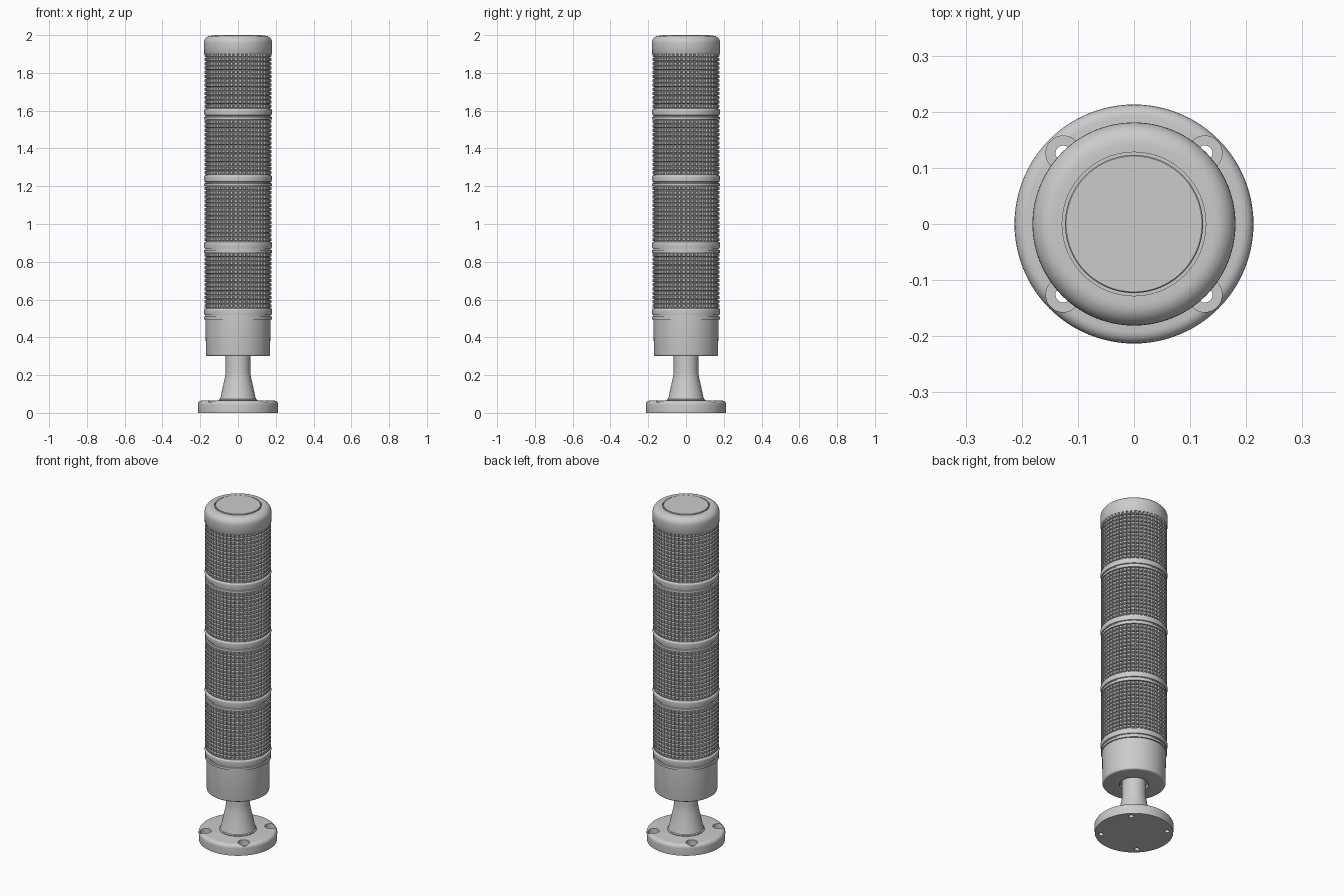
import bpy, bmesh
from math import pi, radians, cos, sin
from mathutils import Vector

if "Cube" in bpy.data.objects:
    bpy.data.objects.remove(bpy.data.objects["Cube"])


def finish(name, bm, angle=35):
    bmesh.ops.remove_doubles(bm, verts=bm.verts, dist=1e-5)
    bmesh.ops.recalc_face_normals(bm, faces=bm.faces)
    me = bpy.data.meshes.new(name)
    bm.to_mesh(me)
    bm.free()
    smooth(me, angle)
    ob = bpy.data.objects.new(name, me)
    bpy.context.collection.objects.link(ob)
    return ob


def smooth(me, angle):
    me.shade_smooth()
    me.set_sharp_from_angle(angle=radians(angle))


def arc(cx, cz, r, a0, a1, n=5):
    """Profile points of a rounded edge, angles in degrees."""
    return [(cx + r * cos(radians(a0 + (a1 - a0) * i / n)),
             cz + r * sin(radians(a0 + (a1 - a0) * i / n))) for i in range(n + 1)]


def lathe(name, profile, steps=96, centres=((0, 0),)):
    """Revolve an (r, z) profile around one or more vertical axes."""
    bm = bmesh.new()
    for x, y in centres:
        c = Vector((x, y, 0))
        vs = [bm.verts.new(c + Vector((r, 0, z))) for r, z in profile]
        es = [bm.edges.new(p) for p in zip(vs, vs[1:])]
        bmesh.ops.spin(bm, geom=vs + es, cent=c, axis=(0, 0, 1),
                       angle=2 * pi, steps=steps, use_duplicate=False)
    return finish(name, bm)


# Mounting flange with four counterbored screw holes
flange = lathe("base_flange", [(0, 0), (0.211, 0)] + arc(0.192, 0.044, 0.021, 0, 90)
               + [(0, 0.065)])
d = 0.126
cutter = lathe("screw_hole_cutter",
               [(0, -0.02), (0.014, -0.02), (0.014, 0.03), (0.031, 0.03), (0.031, 0.1), (0, 0.1)],
               32, [(d, d), (-d, d), (-d, -d), (d, -d)])
cutter.hide_render = True
cutter.hide_set(True)
mod = flange.modifiers.new("holes", 'BOOLEAN')
mod.object = cutter
mod.solver = 'EXACT'
bpy.context.view_layer.update()
cut = bpy.data.meshes.new_from_object(
    flange.evaluated_get(bpy.context.evaluated_depsgraph_get()))
flange.modifiers.clear()
flange.data = cut
smooth(cut, 30)
bpy.data.objects.remove(cutter)

# Flared pole
lathe("pole", [(0, 0.05), (0.102, 0.05), (0.102, 0.069), (0.096, 0.073), (0.092, 0.085),
               (0.071, 0.18), (0.067, 0.2), (0.065, 0.22), (0.065, 0.32), (0, 0.32)], 64)

# Lower housing with a recess around the pole
lathe("housing", [(0, 0.32), (0.078, 0.32), (0.078, 0.3)] + arc(0.16, 0.31, 0.01, -90, 0, 4)
      + [(0.172, 0.5), (0, 0.5)])


# Four stacked light modules: collar ring plus studded lens
def lens(name, z0, z1, cols=48, rows=13, r=0.168):
    bm = bmesh.new()
    rings = [[bm.verts.new((r * cos(2 * pi * i / cols), r * sin(2 * pi * i / cols),
                            z0 + (z1 - z0) * j / rows)) for i in range(cols)]
             for j in range(rows + 1)]
    cells = [bm.faces.new((a[i], a[(i + 1) % cols], b[(i + 1) % cols], b[i]))
             for a, b in zip(rings, rings[1:]) for i in range(cols)]
    bm.faces.new(rings[0][::-1])
    bm.faces.new(rings[-1])
    bm.normal_update()
    for thick, depth in ((0.002, 0), (0.002, 0.007), (0.003, 0.003)):
        bmesh.ops.inset_individual(bm, faces=cells, thickness=thick, depth=depth)
    return finish(name, bm, 40)


PITCH = 0.3525
for k in range(4):
    z = 0.495 + k * PITCH
    lathe(f"collar_{k + 1}",
          [(0, z), (0.179, z), (0.179, z + 0.014), (0.173, z + 0.016), (0.173, z + 0.022),
           (0.178, z + 0.024)] + arc(0.171, z + 0.048, 0.01, 0, 90, 4)
          + [(0.169, z + 0.066), (0, z + 0.066)])
    lens(f"lens_{k + 1}", z + 0.06, z + PITCH)

# Rounded top cap with a flush lid disc
lathe("top_cap", [(0, 1.9), (0.178, 1.9), (0.181, 1.905)] + arc(0.143, 1.959, 0.038, 0, 90, 8)
      + [(0.128, 1.997), (0.128, 1.985), (0, 1.985)])
lathe("lid_disc", [(0, 1.98), (0.123, 1.98), (0.123, 1.998), (0.121, 2.0), (0, 2.0)])
